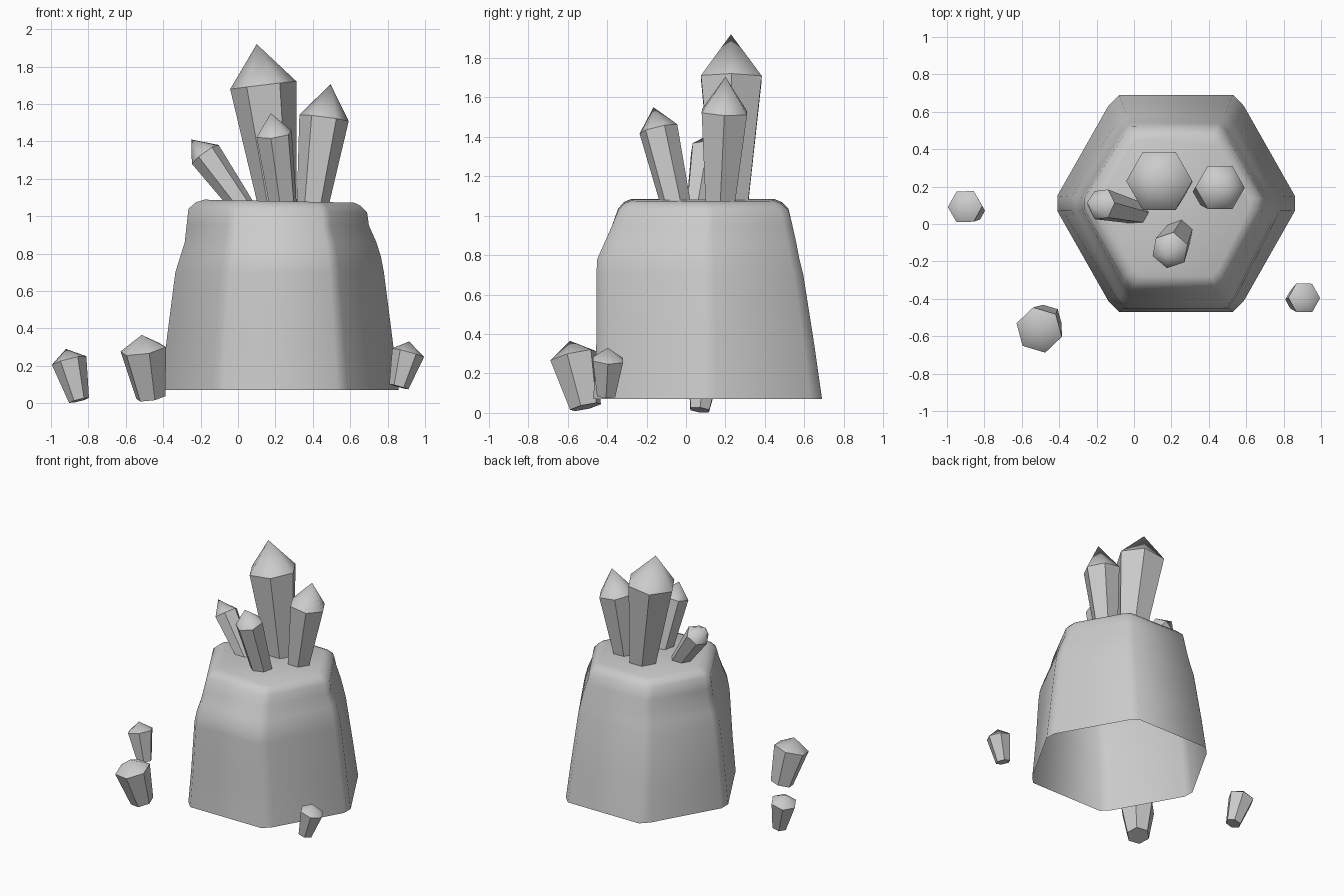
import bpy, bmesh, math
from mathutils import Vector

if "Cube" in bpy.data.objects:
    bpy.data.objects.remove(bpy.data.objects["Cube"])


def finish(name, bm, flip_check=True):
    if flip_check:
        bmesh.ops.recalc_face_normals(bm, faces=bm.faces)
    me = bpy.data.meshes.new(name)
    bm.to_mesh(me)
    bm.free()
    ob = bpy.data.objects.new(name, me)
    bpy.context.collection.objects.link(ob)
    return ob


def bridge(bm, a, b, smooth):
    n = len(a)
    for i in range(n):
        f = bm.faces.new((a[i], a[(i + 1) % n], b[(i + 1) % n], b[i]))
        f.smooth = smooth


# Rock: chamfered hexagon swept through uneven rings, open underneath
quarter = [(1, 0.07), (0.57, 0.90), (0.48, 1)]
outline = (quarter + [(-u, v) for u, v in reversed(quarter)]
           + [(-u, -v) for u, v in quarter]
           + [(u, -v) for u, v in reversed(quarter)])
# z, left, right, front, back
rings = [
    (0.07, -0.41, 0.86, -0.47, 0.69),
    (0.35, -0.38, 0.825, -0.455, 0.65),
    (0.70, -0.335, 0.78, -0.455, 0.595),
    (0.78, -0.31, 0.765, -0.45, 0.575),
    (0.86, -0.285, 0.74, -0.415, 0.56),
    (0.95, -0.275, 0.70, -0.375, 0.54),
    (1.03, -0.265, 0.69, -0.345, 0.52),
    (1.065, -0.225, 0.655, -0.315, 0.485),
    (1.08, -0.18, 0.62, -0.28, 0.45),
]
bm = bmesh.new()
previous = None
for z, left, right, front, back in rings:
    cx, cy = 0.225, 0.11
    loop = []
    for u, v in outline:
        x = cx + u * ((right - cx) if u > 0 else (cx - left))
        y = cy + v * ((back - cy) if v > 0 else (cy - front))
        tilt = -0.02 * (x - cx) if z > 1.0 else 0
        loop.append(bm.verts.new((x, y, z + tilt)))
    if previous:
        bridge(bm, previous, loop, True)
    previous = loop
cap = bm.faces.new(previous)
cap.smooth = True
finish("rock", bm)


# Crystal: flaring six-sided shaft with flat sides and a soft-shaded point
def crystal(name, base, shoulder, tip, r0, r1, turn=0.0):
    base, shoulder, tip = Vector(base), Vector(shoulder), Vector(tip)
    axis = (shoulder - base).normalized()
    side = Vector((1, 0, 0))
    side = (side - axis * side.dot(axis)).normalized()
    up = axis.cross(side)
    bm = bmesh.new()

    def ring(c, r):
        angles = [math.radians(turn + 60 * i) for i in range(6)]
        return [bm.verts.new(c + r * (math.cos(a) * side + math.sin(a) * up)) for a in angles]

    low, high = ring(base, r0), ring(shoulder, r1)
    bridge(bm, low, high, False)
    bm.faces.new(list(reversed(low)))
    point = bm.verts.new(tip)
    for i in range(6):
        f = bm.faces.new((high[i], high[(i + 1) % 6], point))
        f.smooth = True
    ob = finish(name, bm)
    # keep the shoulder and shaft edges crisp
    for e in ob.data.edges:
        if len([v for v in e.vertices if v < 12]) == 2:
            e.use_edge_sharp = True


# Crystals growing from the rock
crystal("tall_crystal", (0.215, 0.225, 1.03), (0.135, 0.23, 1.70), (0.10, 0.228, 1.92), 0.10, 0.178)
crystal("right_crystal", (0.395, 0.172, 1.03), (0.46, 0.195, 1.525), (0.495, 0.20, 1.705), 0.082, 0.133)
crystal("front_crystal", (0.245, -0.045, 1.03), (0.193, -0.14, 1.44), (0.175, -0.165, 1.55), 0.075, 0.1, 20)
crystal("left_crystal", (0.035, 0.055, 1.04), (-0.175, 0.105, 1.33), (-0.25, 0.115, 1.41), 0.06, 0.088)

# Loose shards around the rock
crystal("left_shard", (-0.85, 0.07, 0.015), (-0.903, 0.093, 0.228), (-0.92, 0.10, 0.29), 0.055, 0.095)
crystal("front_shard", (-0.465, -0.51, 0.03), (-0.507, -0.567, 0.288), (-0.515, -0.588, 0.365), 0.082, 0.127, 45)
crystal("right_shard", (0.86, -0.405, 0.088), (0.91, -0.395, 0.27), (0.915, -0.397, 0.33), 0.053, 0.088)
